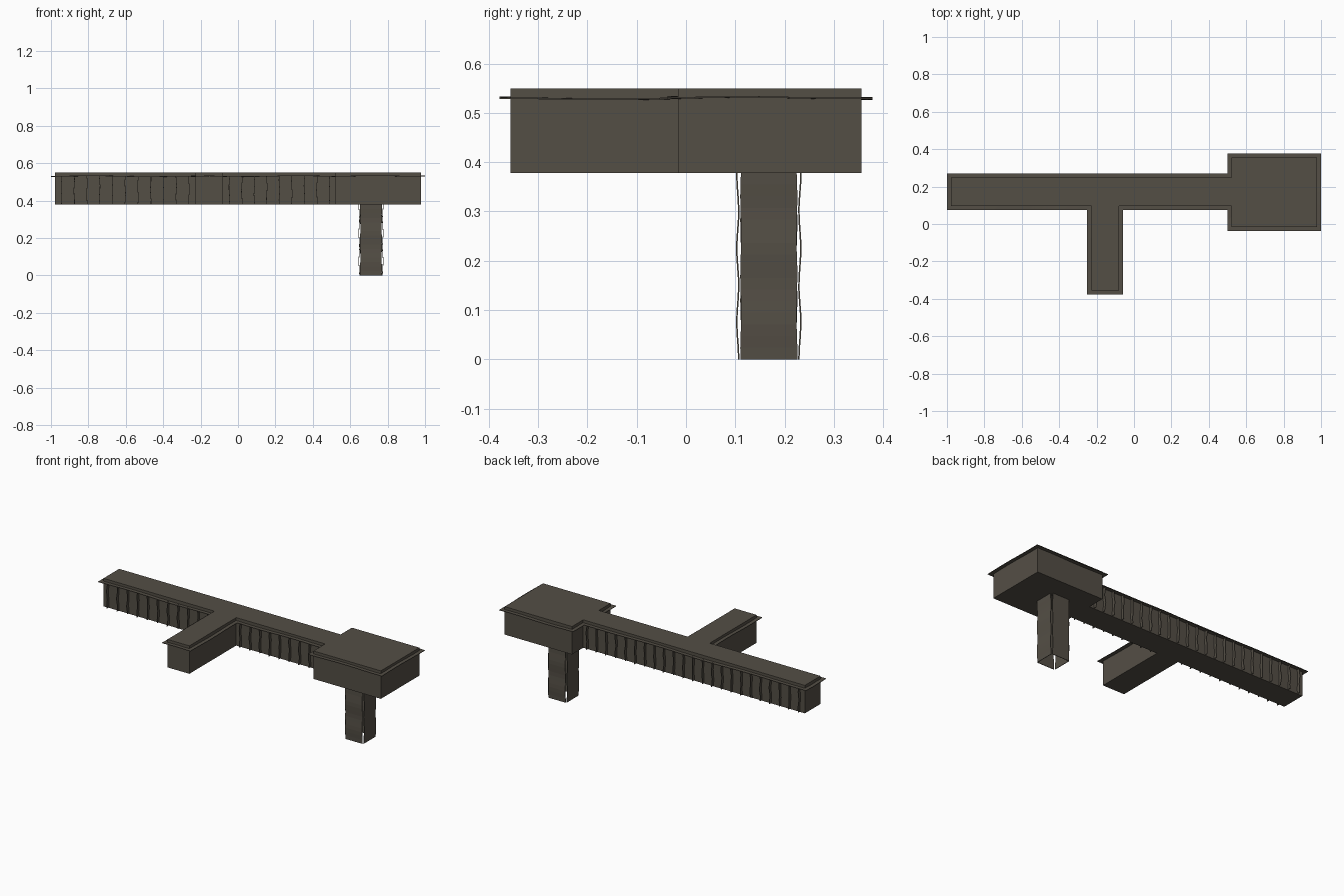
import bpy, bmesh, math
from mathutils import Vector

cube = bpy.data.objects.get("Cube")
if cube:
    bpy.data.objects.remove(cube, do_unlink=True)

mat = bpy.data.materials.new("dark_stone_brown")
mat.use_nodes = True
colour = (0.088, 0.077, 0.060, 1)
mat.diffuse_color = colour
bsdf = next(n for n in mat.node_tree.nodes if n.type == 'BSDF_PRINCIPLED')
bsdf.inputs["Base Color"].default_value = colour
bsdf.inputs["Roughness"].default_value = 0.9

FLOOR, ROOF = 0.378, 0.549
LEDGE_Z, LEDGE_OUT = 0.53, 0.022
NORTH, SOUTH = 0.248, 0.097      # long sides of the corridor


def finish(name, bm, thickness=0):
    bmesh.ops.recalc_face_normals(bm, faces=bm.faces[:])
    mesh = bpy.data.meshes.new(name)
    bm.to_mesh(mesh)
    bm.free()
    mesh.materials.append(mat)
    ob = bpy.data.objects.new(name, mesh)
    bpy.context.collection.objects.link(ob)
    if thickness:
        mod = ob.modifiers.new("thickness", 'SOLIDIFY')
        mod.thickness = thickness
        mod.offset = 0
    return ob


def strip(bm, rows):
    """Quads between successive pairs of points."""
    vs = [[bm.verts.new(p) for p in row] for row in rows]
    for (a, b), (c, d) in zip(vs, vs[1:]):
        bm.faces.new((a, b, d, c))


# Floor plan: corridor, side branch and square end room
outline = [Vector(p) for p in (
    (-.978, SOUTH), (-.228, SOUTH), (-.228, -.356), (-.08, -.356),
    (-.08, SOUTH), (.522, SOUTH), (.522, -.016), (.978, -.016),
    (.978, .356), (.522, .356), (.522, NORTH), (-.978, NORTH))]
n = len(outline)

# Building body
bm = bmesh.new()
base = bm.faces.new([bm.verts.new((p.x, p.y, FLOOR)) for p in outline])
top = bmesh.ops.extrude_face_region(bm, geom=[base])
bmesh.ops.translate(bm, vec=(0, 0, ROOF - FLOOR),
                    verts=[g for g in top["geom"] if isinstance(g, bmesh.types.BMVert)])
finish("building_body", bm)


# Thin, slightly uneven ledge with mitred corners
def mitre(i):
    a = (outline[i] - outline[i - 1]).normalized()
    b = (outline[(i + 1) % n] - outline[i]).normalized()
    return outline[i] + LEDGE_OUT * (Vector((a.y, -a.x)) + Vector((b.y, -b.x)))


bm = bmesh.new()
for i in range(n):
    j = (i + 1) % n
    p, q, po, qo = outline[i], outline[j], mitre(i), mitre(j)
    steps = max(2, round((q - p).length / 0.06))
    rows = []
    for k in range(steps + 1):
        t = k / steps
        z = LEDGE_Z + 0.003 * math.sin(9 * t * (q - p).length + i) * math.sin(math.pi * t)
        rows.append((p.lerp(q, t).to_3d() + Vector((0, 0, z)),
                     po.lerp(qo, t).to_3d() + Vector((0, 0, z))))
    strip(bm, rows)
bmesh.ops.remove_doubles(bm, verts=bm.verts[:], dist=0.0005)
finish("roof_ledge", bm, 0.003)


# Upright ribs along the corridor walls
def ribs(name, x0, x1, y, side):
    bm = bmesh.new()
    count = round((x1 - x0) / 0.066)
    for i in range(count):
        x = x0 + (i + 0.5) * (x1 - x0) / count
        rows = []
        for k in range(7):
            z = FLOOR + 0.003 + k / 6 * (LEDGE_Z - FLOOR - 0.003)
            out = 0.017 + 0.003 * math.sin(k * 1.7 + i * 2.3)
            dx = 0.002 * math.sin(k * 1.3 + i)
            rows.append(((x + dx, y, z), (x + dx, y + side * out, z)))
        strip(bm, rows)
    finish(name, bm, 0.003)


ribs("back_wall_ribs", -.978, .522, NORTH, 1)
ribs("front_wall_ribs_right", -.978, -.228, SOUTH, -1)
ribs("front_wall_ribs_left", -.08, .522, SOUTH, -1)

# Hollow leg of four wavy panels with open corners
centre = Vector((0.711, 0.168, 0))
for name, turn in (("front", 0), ("left", 1), ("back", 2), ("right", 3)):
    c, s = round(math.cos(turn * math.pi / 2)), round(math.sin(turn * math.pi / 2))
    out, along = Vector((s, -c, 0)), Vector((c, s, 0))
    bm = bmesh.new()
    rows = []
    for k in range(17):
        z = FLOOR * k / 16
        d = 0.063 - 0.002 * math.cos(z * 2 * math.pi / 0.15)
        w = 0.057 + 0.001 * math.sin(z * 40 + turn)
        mid = centre + out * d + Vector((0, 0, z))
        rows.append((mid - along * w, mid + along * w))
    strip(bm, rows)
    finish("leg_panel_" + name, bm, 0.003)
